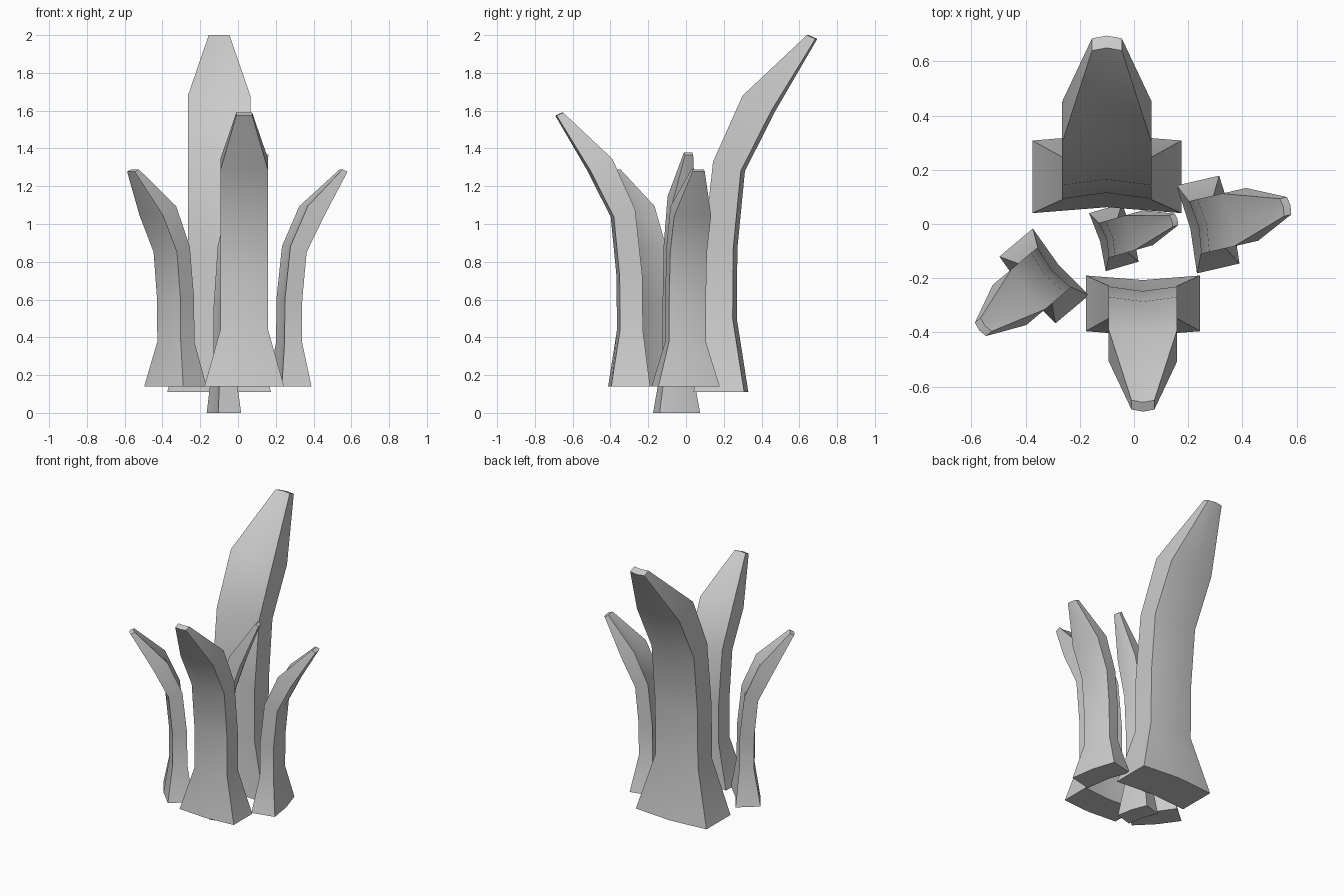
import bpy
import bmesh
from math import radians
from mathutils import Matrix

cube = bpy.data.objects.get("Cube")
if cube:
    bpy.data.objects.remove(cube, do_unlink=True)

grey = bpy.data.materials.new("plain_grey")
grey.use_nodes = True
grey.diffuse_color = (0.6, 0.6, 0.6, 1)
grey.node_tree.nodes["Principled BSDF"].inputs["Base Color"].default_value = (0.6, 0.6, 0.6, 1)

# Blade stations: half width, inner (reach, height), outer (reach, height), bulge
STATIONS = [
    (0.275, (0.00, 0.00), (0.268, 0.00), 0.022),
    (0.165, (0.05, 0.39), (0.207, 0.39), 0.022),
    (0.165, (0.053, 0.76), (0.21, 0.76), 0.022),
    (0.165, (0.103, 1.22), (0.25, 1.17), 0.022),
    (0.165, (0.26, 1.57), (0.412, 1.49), 0.022),
    (0.055, (0.60, 1.89), (0.645, 1.87), 0.010),
]


def blade(name, base, heading, scale):
    """Loft a leaf that leans along its local +x, then scale, turn and place it."""
    bm = bmesh.new()
    rings = []
    for half, (xi, zi), (xo, zo), bulge in STATIONS:
        ring = [(xi, -half, zi), (xi + bulge, 0, zi), (xi, half, zi),
                (xo, half, zo), (xo + bulge, 0, zo), (xo, -half, zo)]
        rings.append([bm.verts.new(co) for co in ring])
    for low, high in zip(rings, rings[1:]):
        for i in range(len(low)):
            j = (i + 1) % len(low)
            bm.faces.new((low[i], low[j], high[j], high[i]))
    # Caps, split along the middle fold
    for a, b, c, d, e, f in (rings[0], rings[-1]):
        bm.faces.new((a, b, e, f))
        bm.faces.new((b, c, d, e))
    bmesh.ops.recalc_face_normals(bm, faces=bm.faces)
    place = (Matrix.Translation(base) @ Matrix.Rotation(radians(heading), 4, "Z")
             @ Matrix.Diagonal((*scale, 1)))
    bm.transform(place)
    mesh = bpy.data.meshes.new(name)
    bm.to_mesh(mesh)
    bm.free()
    mesh.materials.append(grey)
    obj = bpy.data.objects.new(name, mesh)
    bpy.context.collection.objects.link(obj)
    bpy.ops.object.select_all(action="DESELECT")
    obj.select_set(True)
    bpy.context.view_layer.objects.active = obj
    bpy.ops.object.shade_smooth_by_angle(angle=radians(30))


# Cluster of leaning leaves
blade("back_leaf", (-0.10, 0.04, 0.11), 90, (1, 1, 1))
blade("front_leaf", (0.033, -0.19, 0.14), 270, (0.767, 0.767, 0.767))
blade("left_leaf", (0.195, -0.02, 0.14), 13, (0.6, 0.605, 0.608))
blade("right_leaf", (-0.27, -0.14, 0.14), 220, (0.6, 0.585, 0.608))
blade("middle_leaf", (-0.135, -0.067, 0), 16, (0.47, 0.405, 0.73))
